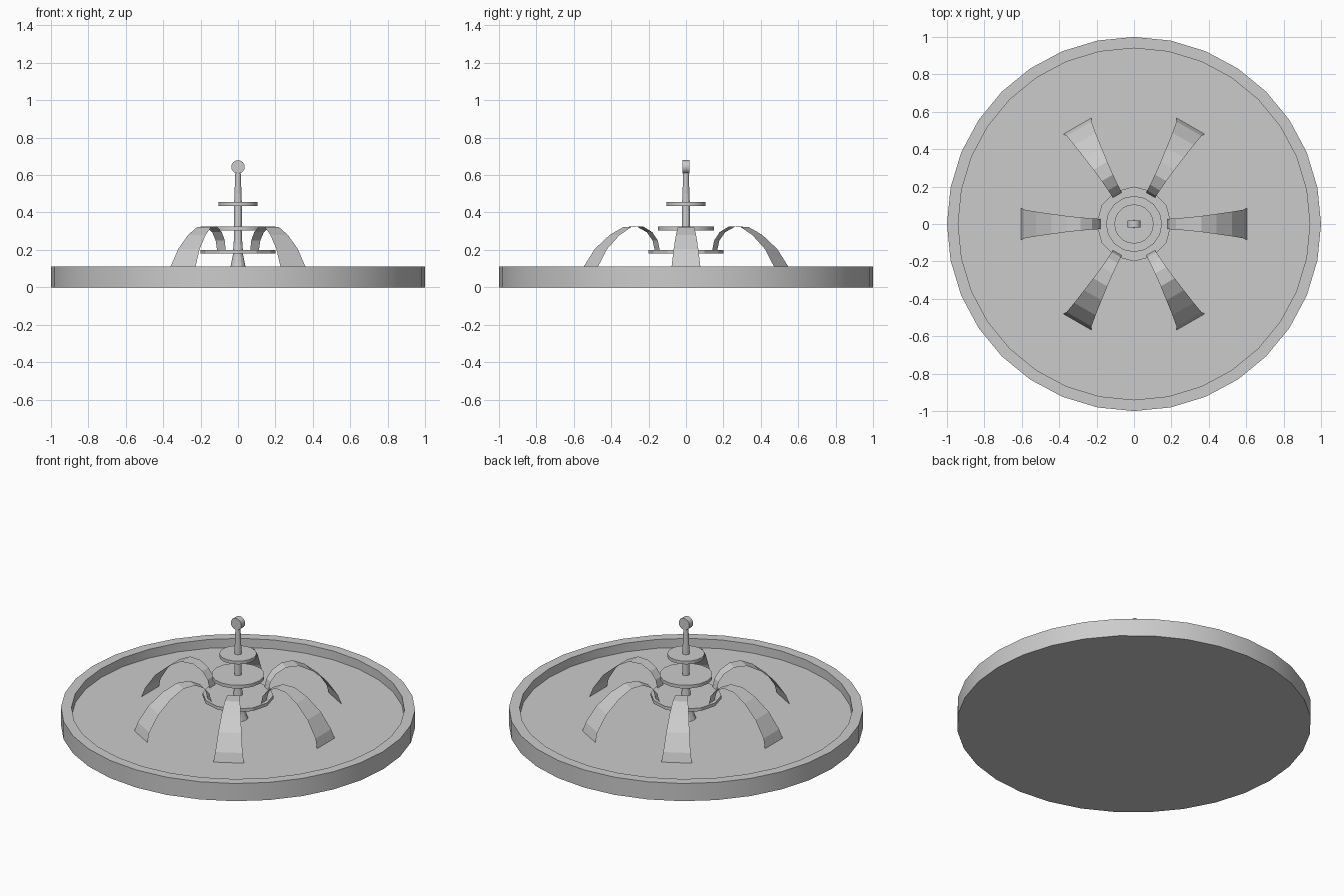
import bpy, bmesh, math
from mathutils import Matrix

if "Cube" in bpy.data.objects:
    bpy.data.objects.remove(bpy.data.objects["Cube"])


def make_object(name, bm, smooth=False):
    mesh = bpy.data.meshes.new(name)
    bm.to_mesh(mesh)
    bm.free()
    ob = bpy.data.objects.new(name, mesh)
    bpy.context.collection.objects.link(ob)
    if smooth:
        bpy.ops.object.select_all(action='DESELECT')
        ob.select_set(True)
        bpy.context.view_layer.objects.active = ob
        bpy.ops.object.shade_smooth_by_angle(angle=math.radians(25))
    return ob


def lathe(name, profile, sides):
    # Revolve (radius, z) points about z and cap both ends
    bm = bmesh.new()
    rings = []
    for r, z in profile:
        rings.append([bm.verts.new((r * math.cos(2 * math.pi * i / sides),
                                    r * math.sin(2 * math.pi * i / sides), z))
                      for i in range(sides)])
    for a, b in zip(rings, rings[1:]):
        for i in range(sides):
            j = (i + 1) % sides
            bm.faces.new((a[i], a[j], b[j], b[i]))
    bm.faces.new(rings[0][::-1])
    bm.faces.new(rings[-1])
    return make_object(name, bm, True)


# Round basin, ending at the water surface inside the rim
lathe("basin", [(1, 0), (1, 0.11), (0.94, 0.11), (0.94, 0.055)], 32)

# Flared central column
lathe("column", [(0.058, 0.055), (0.042, 0.1), (0.028, 0.17), (0.021, 0.27),
                 (0.021, 0.44), (0.014, 0.625)], 12)

# Stacked tiers
for name, r, z, n in (("lower_tier", 0.2, 0.18, 12),
                      ("middle_tier", 0.15, 0.305, 16),
                      ("upper_tier", 0.105, 0.435, 20)):
    lathe(name, [(r, z), (r, z + 0.02)], n)

# Finial disc facing the front
bm = bmesh.new()
bmesh.ops.create_cone(bm, cap_ends=True, segments=16, radius1=0.036, radius2=0.036, depth=0.038,
                      matrix=Matrix.Translation((0, 0, 0.644)) @ Matrix.Rotation(math.pi / 2, 4, 'X'))
make_object("finial", bm, True)

# Thin arching water jets: (radius, z, half width)
path = [(0.178, 0.2, 0.027), (0.19, 0.25, 0.028), (0.225, 0.295, 0.03), (0.285, 0.325, 0.035),
        (0.36, 0.323, 0.043), (0.44, 0.28, 0.054), (0.525, 0.205, 0.066),
        (0.588, 0.11, 0.077), (0.605, 0.055, 0.087)]
for k in range(6):
    bm = bmesh.new()
    rows = [(bm.verts.new((r, -w, z)), bm.verts.new((r, w, z))) for r, z, w in path]
    for a, b in zip(rows, rows[1:]):
        bm.faces.new((a[0], b[0], b[1], a[1]))
    bm.transform(Matrix.Rotation(k * math.pi / 3, 4, 'Z'))
    make_object(f"water_jet_{k + 1}", bm)
